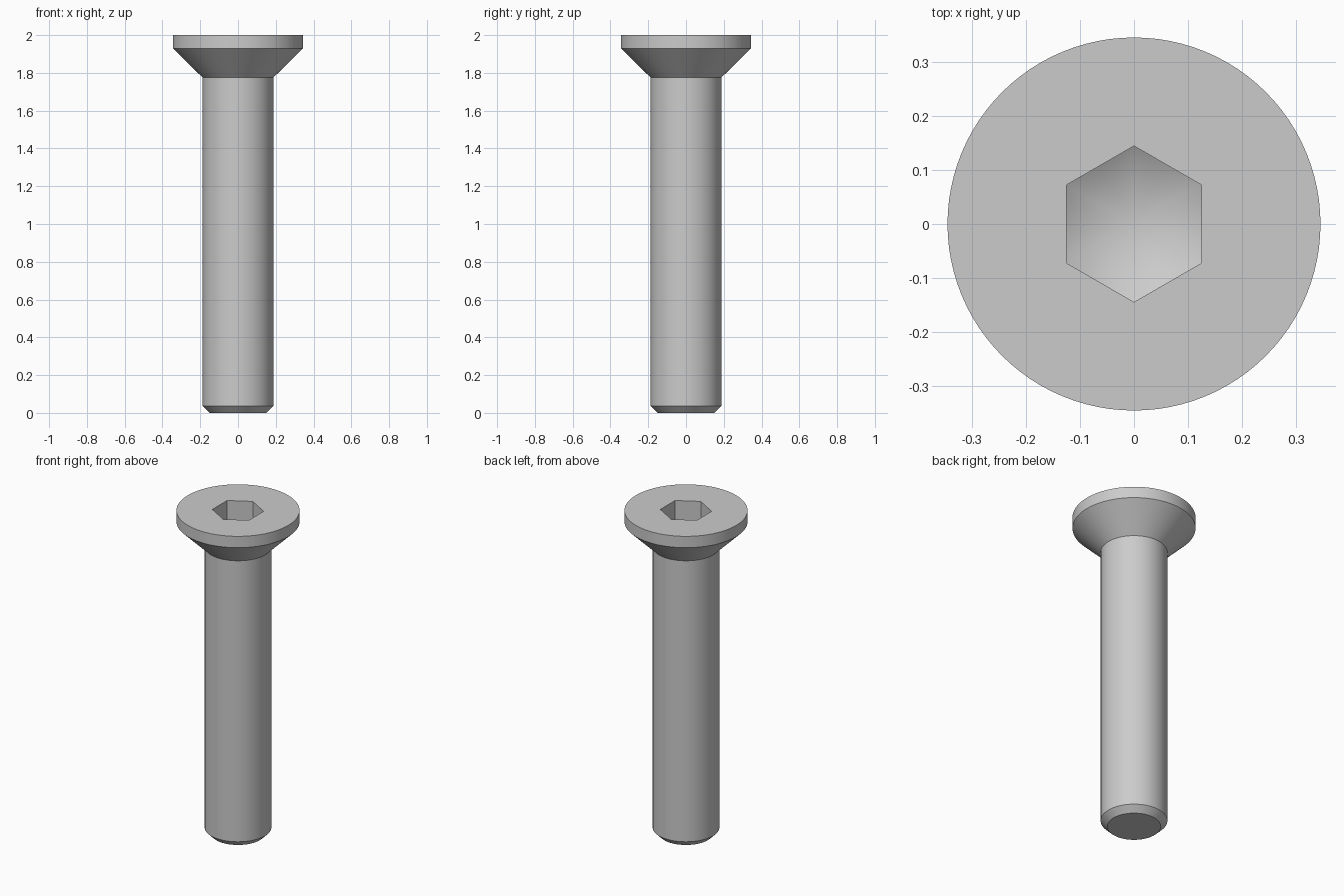
import bpy, bmesh, math

if "Cube" in bpy.data.objects:
    bpy.data.objects.remove(bpy.data.objects["Cube"])

STEPS = 96          # columns around the axis, a multiple of 6
APOTHEM = 0.125     # half the socket's width across flats
CORNER = APOTHEM / math.cos(math.pi / 6)
SOCKET_Z = 1.845    # wall bottom at the socket corners
SLOPE = math.tan(math.pi / 6)

# Outer profile (radius, height): tip chamfer, shank, countersink, head rim
PROFILE = [(0.15, 0.0), (0.187, 0.037), (0.187, 1.775), (0.345, 1.93), (0.345, 2.0)]


def hex_radius(a):
    """Radius of the hexagon at angle a, flats facing +x and -x."""
    sector = math.pi / 3
    return APOTHEM / math.cos((a + sector / 2) % sector - sector / 2)


def ring(bm, radius, height):
    verts = []
    for i in range(STEPS):
        a = math.tau * i / STEPS
        r = radius(a)
        verts.append(bm.verts.new((r * math.cos(a), r * math.sin(a), height(r))))
    return verts


def bridge(bm, low, high):
    for i in range(STEPS):
        j = (i + 1) % STEPS
        bm.faces.new((low[i], low[j], high[j], high[i]))


bm = bmesh.new()
rings = [ring(bm, lambda a, r=r: r, lambda _, z=z: z) for r, z in PROFILE]

# Hexagonal socket: mouth, then walls ending where they meet a conical floor
rings.append(ring(bm, hex_radius, lambda r: 2.0))
rings.append(ring(bm, hex_radius, lambda r: SOCKET_Z - (CORNER - r) * SLOPE))
for low, high in zip(rings, rings[1:]):
    bridge(bm, low, high)

# Conical socket floor
apex = bm.verts.new((0, 0, SOCKET_Z - CORNER * SLOPE))
floor = rings[-1]
for i in range(STEPS):
    bm.faces.new((floor[i], floor[(i + 1) % STEPS], apex))

# Flat tip
bm.faces.new(rings[0][::-1])
bmesh.ops.recalc_face_normals(bm, faces=bm.faces[:])

mesh = bpy.data.meshes.new("countersunk_screw")
bm.to_mesh(mesh)
bm.free()
screw = bpy.data.objects.new("countersunk_screw", mesh)
bpy.context.collection.objects.link(screw)

steel = bpy.data.materials.new("steel_grey")
steel.diffuse_color = (0.6, 0.6, 0.6, 1)
steel.use_nodes = True
steel.node_tree.nodes["Principled BSDF"].inputs["Base Color"].default_value = steel.diffuse_color
mesh.materials.append(steel)

bpy.context.view_layer.objects.active = screw
screw.select_set(True)
bpy.ops.object.shade_smooth_by_angle(angle=math.radians(25))
